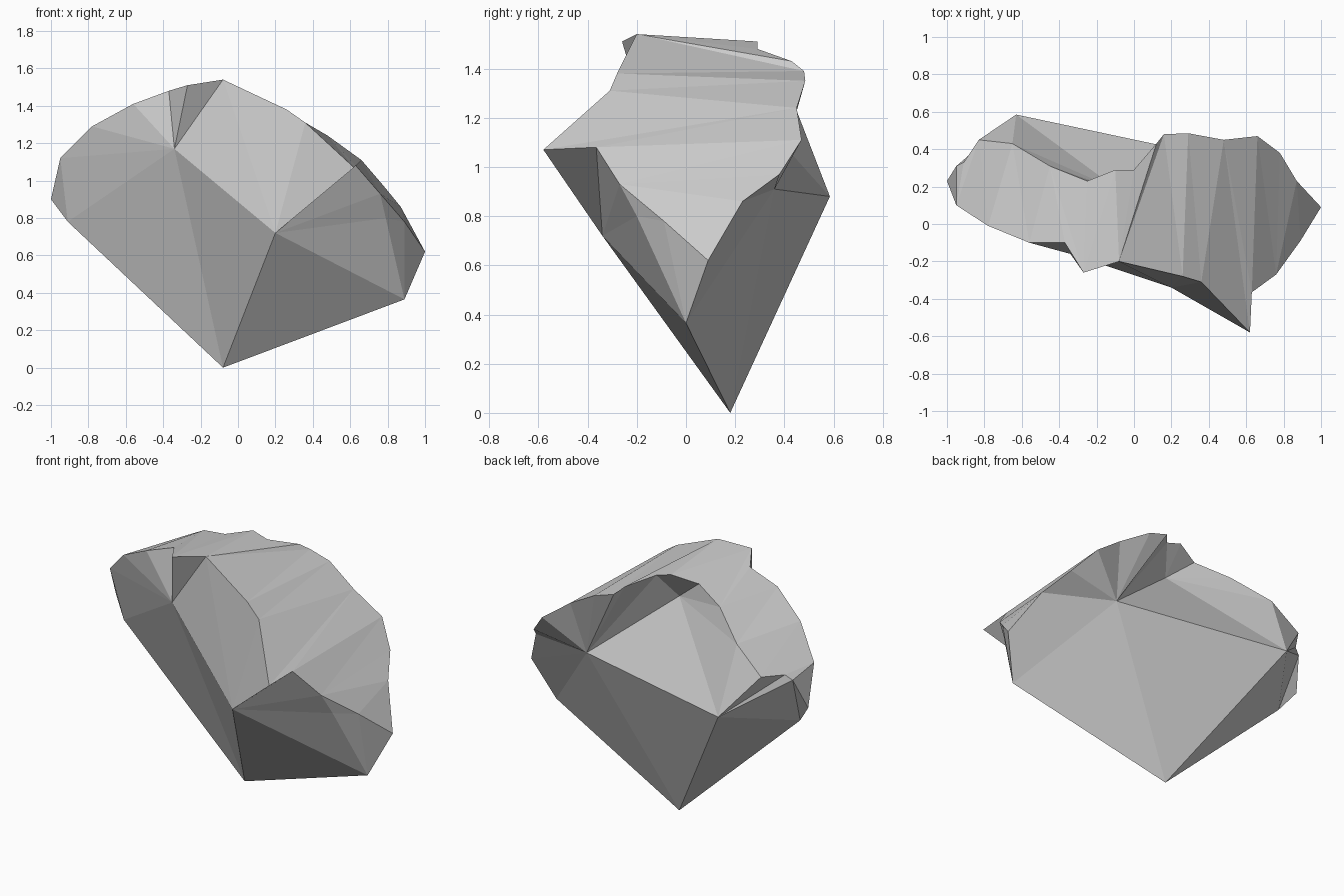
import bpy, bmesh

if "Cube" in bpy.data.objects:
    bpy.data.objects.remove(bpy.data.objects["Cube"])

# Rims of the curved crown, both running left to right
left, right = (-1, .23, .90), (1, .09, .62)
front = [left, (-.95, .10, 1.12), (-.78, -.01, 1.29), (-.56, -.10, 1.41), (-.37, -.10, 1.48),
         (-.27, -.26, 1.51), (-.08, -.20, 1.54), (.26, -.28, 1.38), (.36, -.31, 1.31),
         (.62, -.58, 1.07), (.63, -.365, 1.08), (.76, -.27, .93), (.89, -.09, .78), right]
back = [left, (-.95, .31, 1.09), (-.91, .33, 1.12), (-.83, .45, 1.13), (-.65, .43, 1.28),
        (-.45, .31, 1.41), (-.25, .23, 1.47), (-.10, .29, 1.51), (0, .29, 1.48),
        (.12, .43, 1.43), (.16, .48, 1.39), (.29, .485, 1.35), (.48, .45, 1.24),
        (.66, .47, 1.11), (.78, .38, .97), (.87, .23, .86), right]
# Corners of the broken underside
tip, notch, chest = (-.08, .18, 0), (-.34, -.16, 1.17), (.2, -.34, .72)
heel, hollow, cleft = (-.63, .585, .88), (.43, .36, .91), (-.08, .18, 1.33)
toe, nick, cheek = (.89, 0, .365), (.79, -.2, .80), (-.91, .18, .78)

bm = bmesh.new()
verts = {}


def face(*pts):
    bm.faces.new([verts.setdefault(p, bm.verts.new(p)) if p not in verts else verts[p] for p in pts])


def fan(apex, pts):
    for a, b in zip(pts, pts[1:]):
        face(apex, a, b)


# Crown: zip the two rims together
i = j = 0
while i < len(front) - 2 or j < len(back) - 2:
    f, b = front[i], back[j]
    step_front = j == len(back) - 2 or (i < len(front) - 2 and front[i + 1][0] <= back[j + 1][0])
    if step_front:
        i += 1
        new = front[i]
    else:
        j += 1
        new = back[j]
    if len({f, b, new}) == 3:
        face(f, b, new)
face(front[i], back[j], right)

# Front side
fan(notch, [tip, cheek] + front[1:7] + [chest, tip])
fan(chest, front[6:12] + [nick, toe, tip])
face(nick, front[11], front[12])
fan(toe, [nick, front[12], right, hollow, tip])

# Back side
fan(hollow, back[:7:-1] + [cleft, heel, tip])
fan(cleft, back[8:3:-1] + [heel])
fan(heel, back[4:0:-1] + [cheek, tip])
fan(cheek, [back[1], left, front[1]])

bmesh.ops.recalc_face_normals(bm, faces=bm.faces)
mesh = bpy.data.meshes.new("rock_shard")
bm.to_mesh(mesh)
bm.free()
bpy.context.collection.objects.link(bpy.data.objects.new("rock_shard", mesh))
